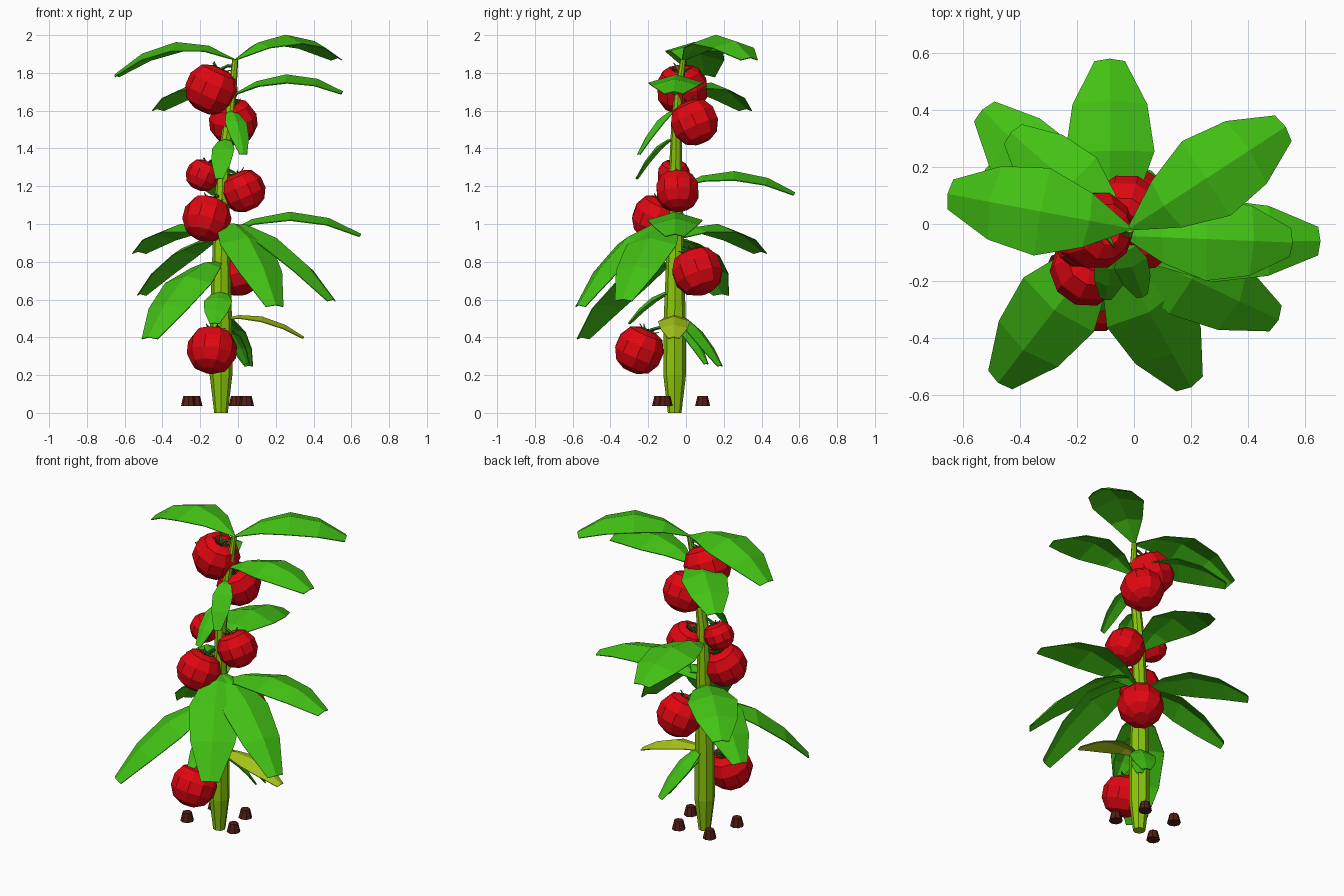
import bpy, bmesh, math
from mathutils import Vector as V

if "Cube" in bpy.data.objects:
    bpy.data.objects.remove(bpy.data.objects["Cube"])


def material(name, rgb):
    m = bpy.data.materials.new(name)
    m.diffuse_color = (*rgb, 1)
    m.use_nodes = True
    m.node_tree.nodes["Principled BSDF"].inputs["Base Color"].default_value = m.diffuse_color
    return m


RED = material("ripe_red", (0.75, 0.002, 0.006))
LEAF = material("leaf_green", (0.055, 0.54, 0.007))
DARK = material("calyx_green", (0.02, 0.2, 0.01))
STEM = material("stem_green", (0.26, 0.58, 0.003))
LIME = material("young_leaf", (0.4, 0.58, 0.01))
BROWN = material("brown", (0.09, 0.012, 0.008))


def add(name, verts, faces, mat):
    me = bpy.data.meshes.new(name)
    me.from_pydata([tuple(v) for v in verts], [], faces)
    bm = bmesh.new()
    bm.from_mesh(me)
    bmesh.ops.recalc_face_normals(bm, faces=bm.faces)
    bm.to_mesh(me)
    bm.free()
    me.materials.append(mat)
    ob = bpy.data.objects.new(name, me)
    bpy.context.collection.objects.link(ob)
    return ob


def rings(name, loops, mat):
    """Skin a list of equal vertex loops and cap both ends."""
    n = len(loops[0])
    verts = [p for lp in loops for p in lp]
    faces = [(i * n + j, i * n + (j + 1) % n, (i + 1) * n + (j + 1) % n, (i + 1) * n + j)
             for i in range(len(loops) - 1) for j in range(n)]
    faces += [tuple(range(n)), tuple(range(len(verts) - n, len(verts)))]
    return add(name, verts, faces, mat)


def circle(c, r, axis, n):
    q = V((0, 0, 1)).rotation_difference(axis)
    return [c + q @ V((r * math.cos(2 * math.pi * k / n), r * math.sin(2 * math.pi * k / n), 0))
            for k in range(n)]


def bezier(a, b, c, t):
    return a * (1 - t) ** 2 + b * 2 * t * (1 - t) + c * t * t


UP = V((0, 0, 1))

# Main stem: (x, y, z, radius)
PATH = [(-.09, -.06, 0, .036), (-.09, -.06, .2, .06), (-.09, -.06, .5, .058),
        (-.088, -.055, 1, .042), (-.08, -.055, 1.3, .034), (-.05, -.05, 1.55, .027),
        (-.03, -.04, 1.7, .022), (-.015, -.015, 1.87, .016)]
rings("main_stem", [circle(V(p[:3]), p[3], UP, 8) for p in PATH], STEM)


def stem_at(z):
    for a, b in zip(PATH, PATH[1:]):
        if z <= b[2]:
            return V(a[:3]).lerp(V(b[:3]), (z - a[2]) / (b[2] - a[2]))
    return V(PATH[-1][:3])


# Leaves: ridged blades arching from the stem to a blunt tip
SECTIONS = [(0, .05), (.22, .62), (.49, 1), (.77, .84), (1, .34)]


def leaf(name, z, tip, width, arch, mat=LEAF):
    a, c = stem_at(z), V(tip)
    mid = (a + c) / 2 + UP * 2 * arch
    flat = (c - a) * V((1, 1, 0))
    side = UP.cross(flat).normalized()
    verts = []
    for t, w in SECTIONS:
        p = bezier(a, mid, c, t)
        tangent = (mid - a) * (1 - t) + (c - mid) * t
        nrm = tangent.cross(side).normalized()
        h = width * w / 2
        drop = nrm * h * .3
        verts += [p - side * h - drop, p, p + side * h - drop]
    faces = [(3 * i + j, 3 * i + 3 + j, 3 * i + 4 + j, 3 * i + 1 + j)
             for i in range(len(SECTIONS) - 1) for j in range(2)]
    ob = add(name, verts, faces, mat)
    s = ob.modifiers.new("thickness", 'SOLIDIFY')
    s.thickness = .005
    s.offset = 0


LARGE = [  # stem height, tip, width, arch
    (1.87, (.53, .34, 1.88), .31, .125), (1.87, (-.652, .105, 1.79), .31, .13),
    (1.68, (.555, -.065, 1.70), .29, .1), (.94, (.652, -.06, .945), .29, .12),
    (1.19, (-.085, .578, 1.165), .31, .1), (1.70, (-.43, .32, 1.61), .27, .09),
    (.92, (-.53, .4, .855), .29, .11), (.80, (-.475, -.555, .40), .31, .12),
    (1.0, (.2, -.57, .57), .31, .14), (1.0, (.505, -.335, .6), .29, .12),
    (.92, (-.52, .19, .63), .28, .09)]
SMALL = [
    (1.45, (-.1, -.265, 1.24), .12, .06), (1.6, (.03, -.255, 1.37), .12, .06),
    (.64, (-.125, -.305, .475), .15, .05), (.53, (.06, .185, .25), .15, .05),
    (.47, (.05, .11, .26), .1, .05)]
for i, args in enumerate(LARGE):
    leaf(f"large_leaf_{i + 1}", *args)
for i, args in enumerate(SMALL):
    leaf(f"small_leaf_{i + 1}", *args)
leaf("young_leaf", .495, (.35, -.065, .4), .17, .06, LIME)

# Fruit: faceted lathe leaning to the stem, with star calyx and stalk
PROFILE = [(.1, .6), (.36, .9), (.75, .74), (1.02, .27), (1.02, -.26), (.76, -.72), (.34, -.94)]


def fruit(i, pos, r):
    c = V(pos)
    inward = (stem_at(c.z) - c) * V((1, 1, 0))
    axis = (UP + inward.normalized() * .45).normalized()
    rings(f"fruit_{i}", [circle(c + axis * z * r, k * r, axis, 10) for k, z in PROFILE], RED)
    top = c + axis * r * .66
    # Calyx sepals
    inner = circle(top + axis * r * .12, r * .14, axis, 10)
    outer = circle(top + axis * r * .36, r * .46, axis, 10)
    verts, faces = [], []
    for k in range(0, 10, 2):
        verts += [inner[k - 1], outer[k], inner[k + 1]]
        n = len(verts)
        faces.append((n - 3, n - 2, n - 1))
    ob = add(f"calyx_{i}", verts, faces, DARK)
    ob.modifiers.new("thickness", 'SOLIDIFY').thickness = .005
    # Stalk
    end = stem_at(min(top.z + .04, 1.86))
    mid = top + axis * r * .5
    pts = [bezier(top, mid, end, t / 3) for t in range(4)]
    loops = [circle(p, .009, (pts[min(k + 1, 3)] - pts[max(k - 1, 0)]).normalized(), 5)
             for k, p in enumerate(pts)]
    rings(f"fruit_stalk_{i}", loops, DARK)


FRUIT = [((-.138, -.247, .333), .128), ((0, .06, .75), .131), ((-.165, -.16, 1.03), .124),
         ((.028, -.045, 1.175), .113), ((-.188, -.065, 1.258), .085),
         ((-.025, .045, 1.54), .124), ((-.14, -.02, 1.713), .134)]
for i, (pos, r) in enumerate(FRUIT):
    fruit(i + 1, pos, r)

# Four brown pegs around the base
for i, (x, y) in enumerate([(-.262, -.14), (-.228, .088), (-.01, .088), (.045, -.11)]):
    rings(f"ground_peg_{i + 1}", [circle(V((x, y, .036)), .04, UP, 8),
                                  circle(V((x, y, .09)), .027, UP, 8)], BROWN)
